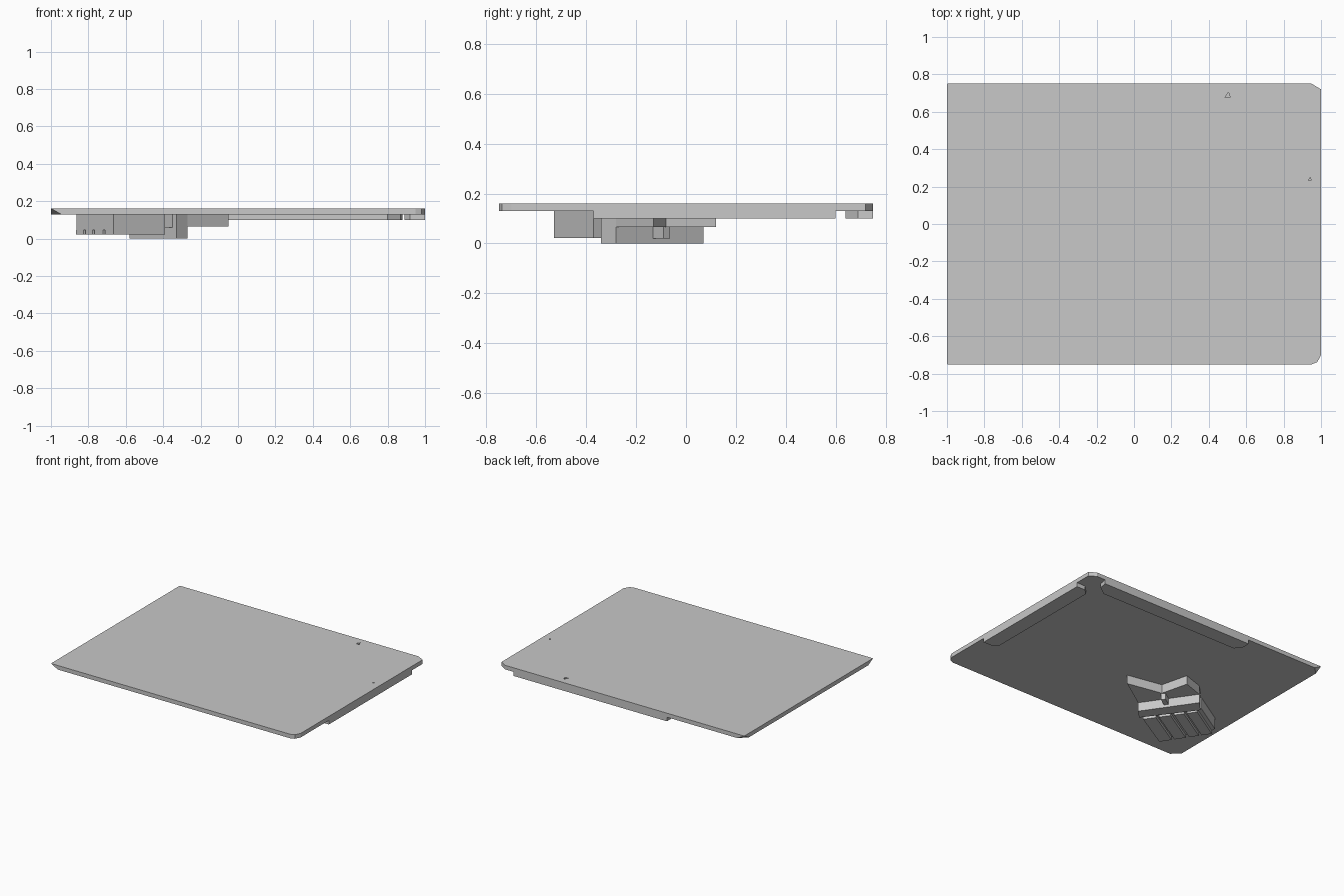
import bpy
import bmesh
from mathutils import Vector

if "Cube" in bpy.data.objects:
    bpy.data.objects.remove(bpy.data.objects["Cube"])

grey = bpy.data.materials.new("mid_grey")
grey.use_nodes = True
colour = (0.58, 0.58, 0.58, 1)
grey.diffuse_color = colour
grey.node_tree.nodes["Principled BSDF"].inputs["Base Color"].default_value = colour


def loft(name, low, high, z0, z1):
    """Solid between two outlines with equal point counts."""
    bm = bmesh.new()
    a = [bm.verts.new((x, y, z0)) for x, y in low]
    b = [bm.verts.new((x, y, z1)) for x, y in high]
    n = len(a)
    bm.faces.new(a[::-1])
    bm.faces.new(b)
    for i in range(n):
        j = (i + 1) % n
        bm.faces.new((a[i], a[j], b[j], b[i]))
    bmesh.ops.recalc_face_normals(bm, faces=bm.faces)
    mesh = bpy.data.meshes.new(name)
    bm.to_mesh(mesh)
    bm.free()
    mesh.materials.append(grey)
    ob = bpy.data.objects.new(name, mesh)
    bpy.context.collection.objects.link(ob)
    return ob


def prism(name, outline, z0, z1):
    return loft(name, outline, outline, z0, z1)


def outline(left_cut):
    """Panel outline, with corner cuts on the -x side of the given size."""
    c = left_cut
    return [(-1 + c, -0.75), (0.95, -0.75), (0.98, -0.738), (1, -0.70),
            (1, 0.72), (0.95, 0.75), (-1 + c, 0.75),
            (-1, 0.75 - c), (-1, -0.75 + c)]


# Large panel, with corners undercut on one side
panel = loft("panel", outline(0.055), outline(0.002), 0.13, 0.16)

# Raised rims along two edges of the underside
side_rim = prism("side_rim", [
    (1, -0.37), (1, 0.6), (0.93, 0.6), (0.89, 0.56),
    (0.89, -0.33), (0.92, -0.37)], 0.1, 0.13)
back_rim = prism("back_rim", [
    (0.88, 0.75), (-0.37, 0.75), (-0.37, 0.68),
    (-0.33, 0.64), (0.8, 0.64), (0.87, 0.69)], 0.1, 0.13)

# Small pin holes
for i, (x, y, r) in enumerate([(0.5, 0.69, 0.015), (0.94, 0.24, 0.008)]):
    cutter = prism("hole_cutter_%d" % i,
                   [(x - r, y - r), (x + r, y - r), (x + r / 3, y + r)], 0.14, 0.2)
    cutter.hide_render = True
    cutter.hide_viewport = True
    mod = panel.modifiers.new("pin_hole", "BOOLEAN")
    mod.operation = "DIFFERENCE"
    mod.solver = "EXACT"
    mod.object = cutter

# Forked bracket: splayed arms, deep crossbar and middle rib
prism("bracket_arms", [
    (-0.05, -0.13), (-0.31, -0.08), (-0.36, 0.12),
    (-0.51, 0.07), (-0.27, -0.28)], 0.065, 0.13)
prism("bracket_crossbar", [
    (-0.27, -0.28), (-0.51, 0.07), (-0.58, 0.0), (-0.33, -0.34)], 0.0, 0.13)
prism("bracket_rib", [
    (-0.31, -0.09), (-0.33, -0.065), (-0.41, -0.12), (-0.39, -0.145)], 0.02, 0.13)

# Slanted holder with a rounded corner
a, b, c, d = (Vector(p) for p in
              [(-0.39, -0.37), (-0.62, -0.04), (-0.88, -0.2), (-0.665, -0.53)])
corner = [c.lerp(b, 0.25), c.lerp(b, 0.06), c.lerp(d, 0.08), c.lerp(d, 0.25)]
prism("holder_body", [a, b] + corner + [d], 0.045, 0.13)

# Slats leave grooves in the holder underside
for i, (s, e) in enumerate([(0, 0.22), (0.27, 0.47), (0.53, 0.7), (0.75, 0.93)]):
    prism("holder_slat_%d" % i,
          [a.lerp(b, s), a.lerp(b, e), d.lerp(c, e), d.lerp(c, s)], 0.022, 0.045)

# Neck joining holder and crossbar
prism("bracket_neck", [
    (-0.35, -0.31), (-0.56, -0.02), (-0.6, -0.07), (-0.41, -0.34)], 0.06, 0.13)
